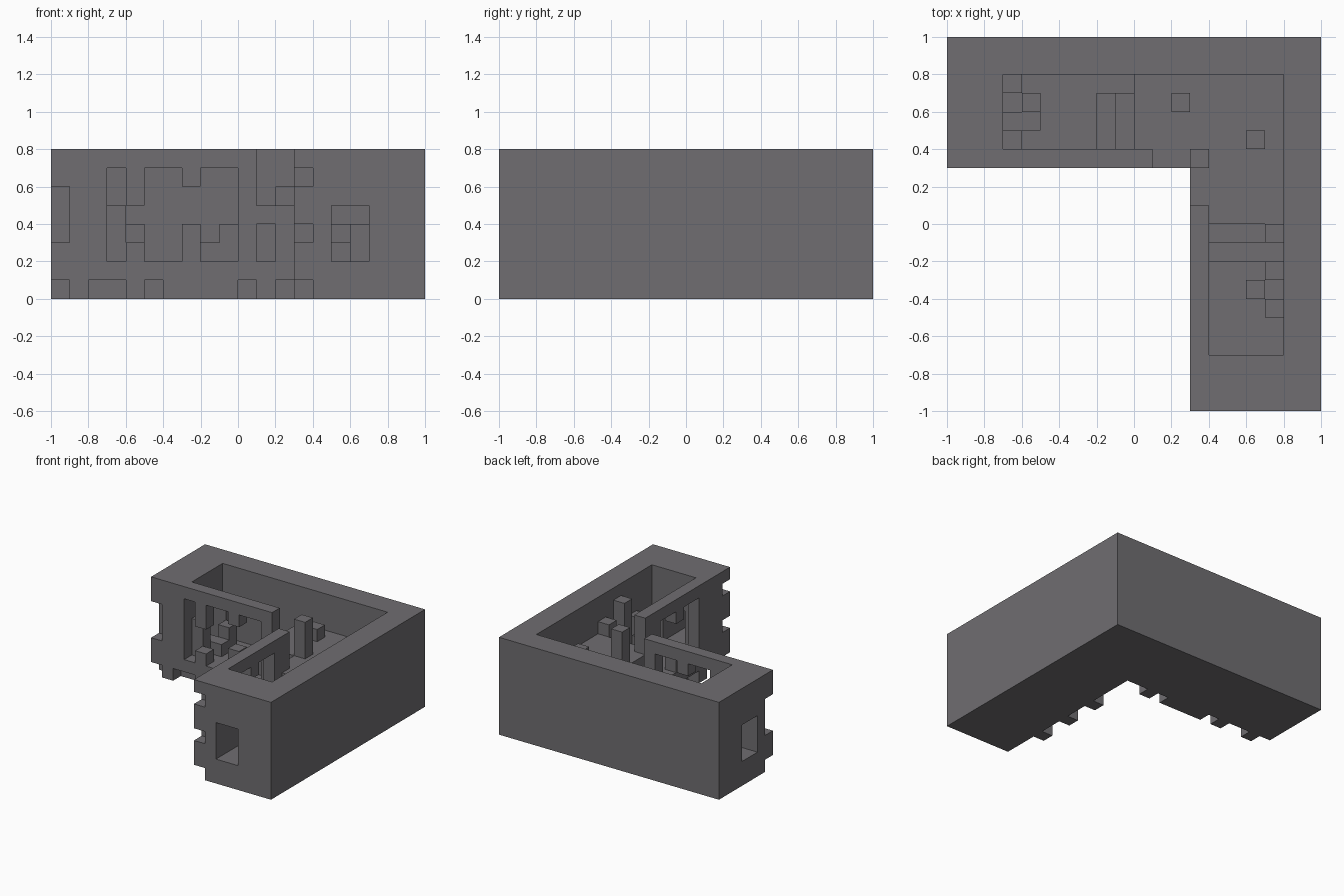
import bpy
import bmesh
from itertools import product
from mathutils import Vector

if "Cube" in bpy.data.objects:
    bpy.data.objects.remove(bpy.data.objects["Cube"], do_unlink=True)

UNIT = 0.1  # all sizes below are in whole blocks

stone = bpy.data.materials.new("dark_grey_stone")
stone.use_nodes = True
colour = (0.16, 0.155, 0.165, 1)
stone.diffuse_color = colour
stone.node_tree.nodes["Principled BSDF"].inputs["Base Color"].default_value = colour


def cells(x, y, z):
    return set(product(range(*x), range(*y), range(*z)))


def build(name, blocks):
    """Skin a set of blocks with their outer faces and merge the flat areas."""
    bm = bmesh.new()
    for block in blocks:
        for axis, side in product(range(3), (0, 1)):
            near = list(block)
            near[axis] += 2 * side - 1
            if tuple(near) in blocks:
                continue
            u, v = Vector(), Vector()
            u[(axis + 1) % 3] = 1
            v[(axis + 2) % 3] = 1
            start = Vector(block)
            start[axis] += side
            loop = [start, start + u, start + u + v, start + v]
            if not side:
                loop.reverse()
            bm.faces.new([bm.verts.new(p * UNIT) for p in loop])
    bmesh.ops.remove_doubles(bm, verts=bm.verts, dist=UNIT / 100)
    bmesh.ops.dissolve_limit(bm, angle_limit=0.01, verts=bm.verts, edges=bm.edges)
    mesh = bpy.data.meshes.new(name)
    bm.to_mesh(mesh)
    bm.free()
    mesh.materials.append(stone)
    bpy.context.collection.objects.link(bpy.data.objects.new(name, mesh))


# L-shaped shell: two wings around a raised corner
FULL = (0, 8)
house = cells((-10, 10), (3, 10), FULL) | cells((3, 10), (-10, 3), FULL)

# rooms: sunken in each wing, raised at the corner
house -= cells((-7, 0), (4, 8), (2, 8))
house -= cells((4, 8), (-7, 0), (2, 8))
house -= cells((0, 8), (4, 8), (5, 8))
house -= cells((4, 8), (0, 4), (5, 8))

# openings beside the corner post
house -= cells((1, 3), (3, 4), (5, 8))
house -= cells((3, 4), (1, 3), (5, 8))

# end windows
house -= cells((-10, -7), (5, 7), (2, 5))
house -= cells((5, 7), (-10, -7), (2, 5))

# courtyard windows of the left wing: span along x, span along z
for span, height in [((-7, -6), (2, 7)), ((-6, -5), (3, 5)), ((-5, -3), (2, 7)),
                     ((-3, -2), (4, 6)), ((-2, 0), (2, 7)), ((1, 2), (2, 4)),
                     ((-10, -9), (3, 6))]:
    house -= cells(span, (3, 4), height)

# courtyard windows of the front wing: span along y, span along z
for span, height in [((-6, -4), (2, 7)), ((-4, -3), (4, 6)), ((-3, -1), (2, 7)),
                     ((-10, -9), (3, 4)), ((-10, -9), (6, 7))]:
    house -= cells((3, 4), span, height)

# notched foundation along the courtyard
for span in [(-10, -9), (-8, -6), (-5, -4), (0, 1), (2, 4)]:
    house -= cells(span, (3, 4), (0, 1))
for span in [(-10, -7), (-6, -4), (-3, -1), (0, 3)]:
    house -= cells((3, 4), span, (0, 1))
build("house_shell", house)

# stairs up to the corner room
build("left_stairs", cells((-2, 0), (4, 7), (2, 3)) | cells((-1, 0), (4, 7), (3, 4)))
build("front_stairs", cells((4, 8), (-2, 0), (2, 3)) | cells((4, 8), (-1, 0), (3, 4)))

# posts and furniture
build("corner_stool", cells((2, 3), (6, 7), (5, 6)))
build("corner_seat", cells((6, 7), (4, 5), (5, 6)))
build("stair_post", cells((7, 8), (-1, 0), (4, 6)))
build("left_cabinet", cells((-7, -6), (7, 8), (2, 5)))
build("left_bench", cells((-7, -5), (5, 6), (2, 3)))
build("left_chair", cells((-6, -5), (6, 7), (2, 4)))
build("left_shelf", cells((-7, -6), (4, 5), (2, 5)))
build("front_cabinet", cells((7, 8), (-3, -2), (2, 7)))
build("front_table", cells((6, 7), (-4, -3), (2, 4)))
build("front_bench", cells((7, 8), (-4, -3), (2, 3)))
build("front_shelf", cells((7, 8), (-5, -4), (2, 5)))
